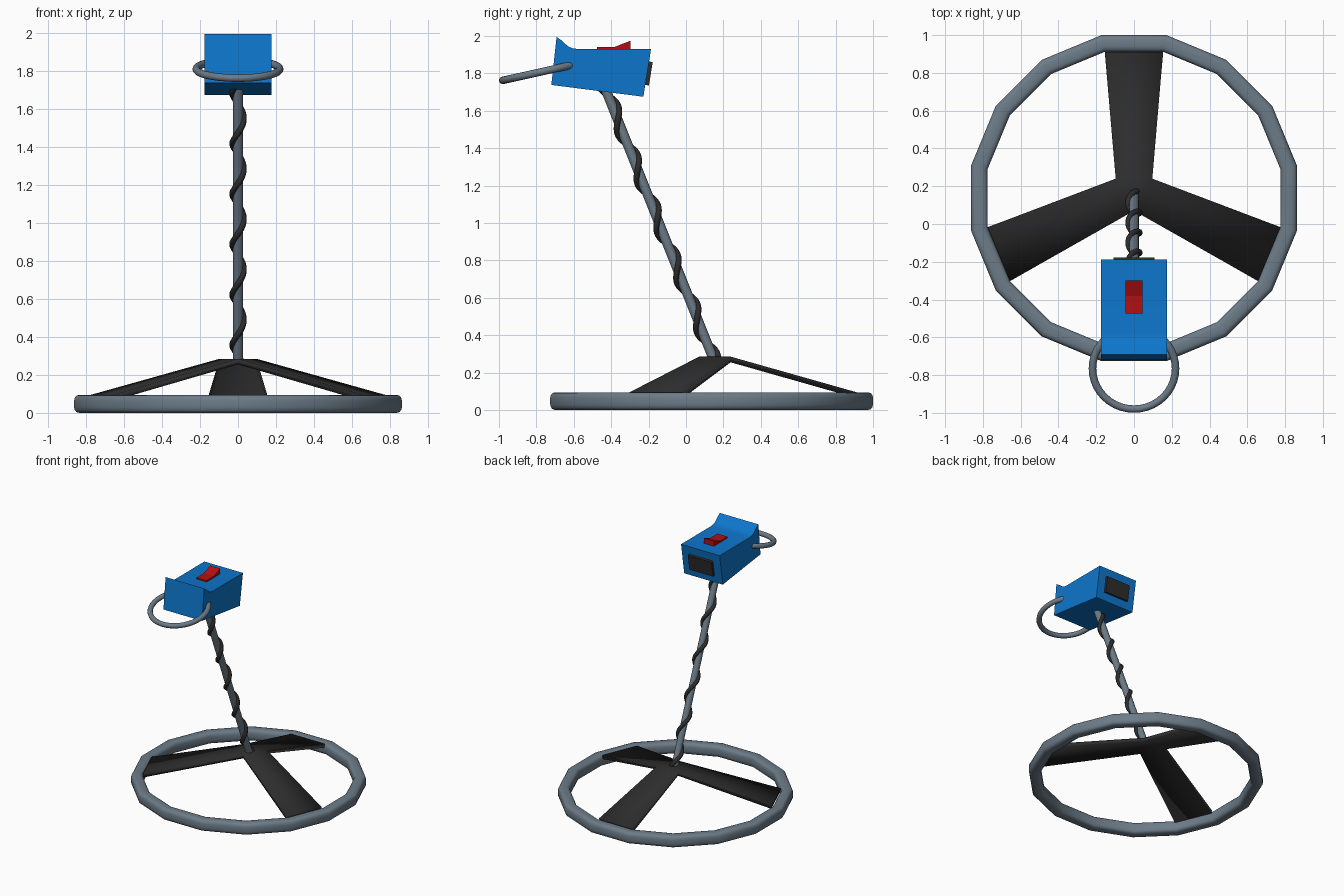
import bpy, bmesh, math
from mathutils import Vector, Matrix

if "Cube" in bpy.data.objects:
    bpy.data.objects.remove(bpy.data.objects["Cube"])


def mat(name, rgb):
    m = bpy.data.materials.new(name)
    m.diffuse_color = (*rgb, 1)
    m.use_nodes = True
    m.node_tree.nodes["Principled BSDF"].inputs["Base Color"].default_value = m.diffuse_color
    return m


GREY = mat("slate_grey", (0.15, 0.20, 0.245))
BLACK = mat("black", (0.026, 0.026, 0.026))
BLUE = mat("blue", (0.004, 0.18, 0.60))
RED = mat("red", (0.46, 0.005, 0.005))


def make(name, bm, material, angle=35):
    bmesh.ops.recalc_face_normals(bm, faces=bm.faces)
    me = bpy.data.meshes.new(name)
    bm.to_mesh(me)
    bm.free()
    ob = bpy.data.objects.new(name, me)
    bpy.context.collection.objects.link(ob)
    me.materials.append(material)
    bpy.ops.object.select_all(action='DESELECT')
    ob.select_set(True)
    bpy.context.view_layer.objects.active = ob
    bpy.ops.object.shade_smooth_by_angle(angle=math.radians(angle))
    return ob


def bridge(bm, rings, closed):
    """Skin a list of vertex loops; closed joins last to first, else cap the ends."""
    n = len(rings[0])
    pairs = list(zip(rings, rings[1:])) + ([(rings[-1], rings[0])] if closed else [])
    for a, b in pairs:
        for i in range(n):
            j = (i + 1) % n
            bm.faces.new((a[i], a[j], b[j], b[i]))
    if not closed:
        bm.faces.new(rings[0])
        bm.faces.new(rings[-1])


def lathe_ring(section, sides, offset, matrix):
    bm = bmesh.new()
    rings = []
    for k in range(sides):
        a = offset + 2 * math.pi * k / sides
        rings.append([bm.verts.new(matrix @ Vector((r * math.cos(a), r * math.sin(a), z)))
                      for r, z in section])
    bridge(bm, rings, True)
    return bm


def tube(path, radius, sides):
    bm = bmesh.new()
    rings = []
    for i, p in enumerate(path):
        t = (path[min(i + 1, len(path) - 1)] - path[max(i - 1, 0)]).normalized()
        u = t.cross(Vector((1, 0, 0))).normalized()
        v = t.cross(u)
        rings.append([bm.verts.new(p + radius * (u * math.cos(2 * math.pi * k / sides)
                                                 + v * math.sin(2 * math.pi * k / sides)))
                      for k in range(sides)])
    bridge(bm, rings, False)
    return bm


def extrude_x(profile, half, bevel):
    bm = bmesh.new()
    bridge(bm, [[bm.verts.new((x, y, z)) for y, z in profile] for x in (-half, half)], False)
    if bevel:
        edges = [e for e in bm.edges if e.calc_face_angle(0) > math.radians(40)]
        bmesh.ops.bevel(bm, geom=edges, offset=bevel, segments=3, profile=0.5,
                        affect='EDGES', clamp_overlap=True)
    return bm


# Search ring: 16 sides, rounded square section
CY = 0.137
sq = lambda v: math.copysign(abs(v) ** 0.6, v)
section = []
for k in range(16):
    a = math.pi / 16 + k * math.pi / 8
    section.append((0.835 + 0.0455 * sq(math.cos(a)), 0.0475 + 0.048 * sq(math.sin(a))))
make("search_ring", lathe_ring(section, 16, math.pi / 16, Matrix.Translation((0, CY, 0))), GREY)

# Three flared arms running from a triangular hub to inner edges of the ring
bm = bmesh.new()
hub = [bm.verts.new(p) for p in ((0.097, 0.24, 0.285), (-0.097, 0.24, 0.285), (0, 0.07, 0.285))]
bm.faces.new(hub)
for i, k in enumerate((3, 8, 14)):
    a, b = [math.pi / 16 + (k + d) * math.pi / 8 for d in (0, 1)]
    tip = [bm.verts.new((0.79 * math.cos(t), CY + 0.79 * math.sin(t), 0.095)) for t in (a, b)]
    bm.faces.new((hub[i], tip[0], tip[1], hub[(i + 1) % 3]))
arms = make("spoke_arms", bm, BLACK)
if arms.data.polygons[0].normal.z < 0:
    arms.data.flip_normals()
sol = arms.modifiers.new("thickness", 'SOLIDIFY')
sol.thickness = 0.03
sol.offset = -1

# Leaning pole
low, high = Vector((0, 0.15, 0.265)), Vector((0, -0.44, 1.74))
make("pole", tube([low, high], 0.026, 16), GREY)

# Cable wound round the pole
axis = (high - low).normalized()
side = Vector((1, 0, 0))
back = axis.cross(side)
path = []
for i in range(131):
    p = low.lerp(high, i / 130)
    t = 2 * math.pi * (p.z - 1.55) / 0.265
    path.append(p + 0.03 * (side * math.cos(t) + back * math.sin(t)))
make("coiled_cable", tube(path, 0.016, 8), BLACK, 60)

# Control box with an upswept lip at the front
profile = [(-0.72, 1.738), (-0.228, 1.675), (-0.187, 1.93), (-0.578, 1.93),
           (-0.606, 1.934), (-0.632, 1.945), (-0.66, 1.972), (-0.692, 1.995)]
make("control_box", extrude_x(profile, 0.176, 0.012), BLUE)

# Dark panel on the back of the box
panel = [(-0.23, 1.74), (-0.198, 1.735), (-0.178, 1.86), (-0.21, 1.865)]
make("back_panel", extrude_x(panel, 0.108, 0.006), BLACK)

# Rocker switch on top
rocker = [(-0.475, 1.915), (-0.475, 1.942), (-0.38, 1.942), (-0.298, 1.974), (-0.298, 1.915)]
make("rocker_switch", extrude_x(rocker, 0.046, 0), RED, 10)

# Tilted hoop handle
loop = [(0.22 + 0.02 * math.cos(k * math.pi / 6), 0.02 * math.sin(k * math.pi / 6))
        for k in range(12)]
tilt = Matrix.Translation((0, -0.765, 1.81)) @ Matrix.Rotation(math.radians(12.5), 4, 'X')
make("hoop_handle", lathe_ring(loop, 40, 0, tilt), GREY)
